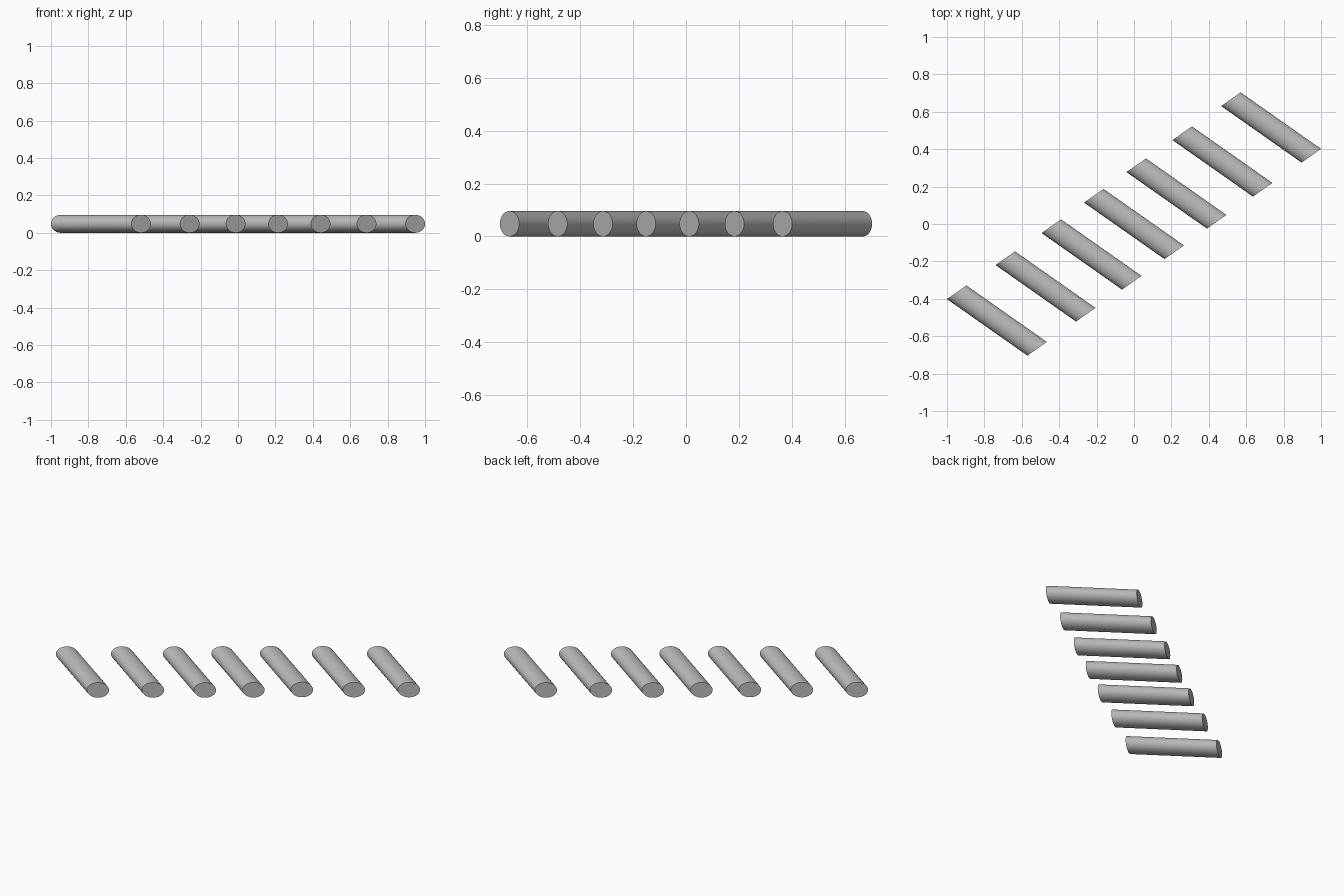
import bpy, bmesh, math
from mathutils import Vector

cube = bpy.data.objects.get("Cube")
if cube:
    bpy.data.objects.remove(cube, do_unlink=True)

grey = bpy.data.materials.new("plain grey")
grey.use_nodes = True
grey.diffuse_color = (0.5, 0.5, 0.5, 1)
grey.node_tree.nodes["Principled BSDF"].inputs["Base Color"].default_value = (0.5, 0.5, 0.5, 1)

SIDES = 48
AXIS = Vector((0.430, -0.302, 0))        # full length of a bar
HALF_WIDTH = Vector((0.052, 0.0365, 0))  # slanted end cut, along the row
HALF_HEIGHT = Vector((0, 0, 0.048))


def make_bar(name, centre):
    """Round bar with both ends cut parallel to the row."""
    bm = bmesh.new()
    ring = []
    for i in range(SIDES):
        a = 2 * math.pi * i / SIDES
        ring.append(bm.verts.new(HALF_WIDTH * math.cos(a) + HALF_HEIGHT * math.sin(a) - AXIS / 2))
    cap = bm.faces.new(ring)
    end = bmesh.ops.extrude_face_region(bm, geom=[cap], use_keep_orig=True)["geom"]
    bmesh.ops.translate(bm, vec=AXIS, verts=[v for v in end if isinstance(v, bmesh.types.BMVert)])
    bmesh.ops.recalc_face_normals(bm, faces=bm.faces)
    mesh = bpy.data.meshes.new(name)
    bm.to_mesh(mesh)
    bm.free()
    mesh.materials.append(grey)
    bar = bpy.data.objects.new(name, mesh)
    bar.location = centre
    bpy.context.collection.objects.link(bar)
    return bar


# Row of bars, mirrored about the middle one
bars = [make_bar("middle_bar", (0, 0, 0.048))]
for label, x, y in (("inner", 0.227, 0.163), ("mid", 0.473, 0.334), ("outer", 0.733, 0.516)):
    for side, s in (("left", 1), ("right", -1)):
        bars.append(make_bar(f"{label}_bar_{side}", (s * x, s * y, 0.048)))

# Smooth sides, crisp end caps
bpy.ops.object.select_all(action="DESELECT")
for bar in bars:
    bar.select_set(True)
bpy.context.view_layer.objects.active = bars[0]
bpy.ops.object.shade_smooth_by_angle(angle=math.radians(40))
